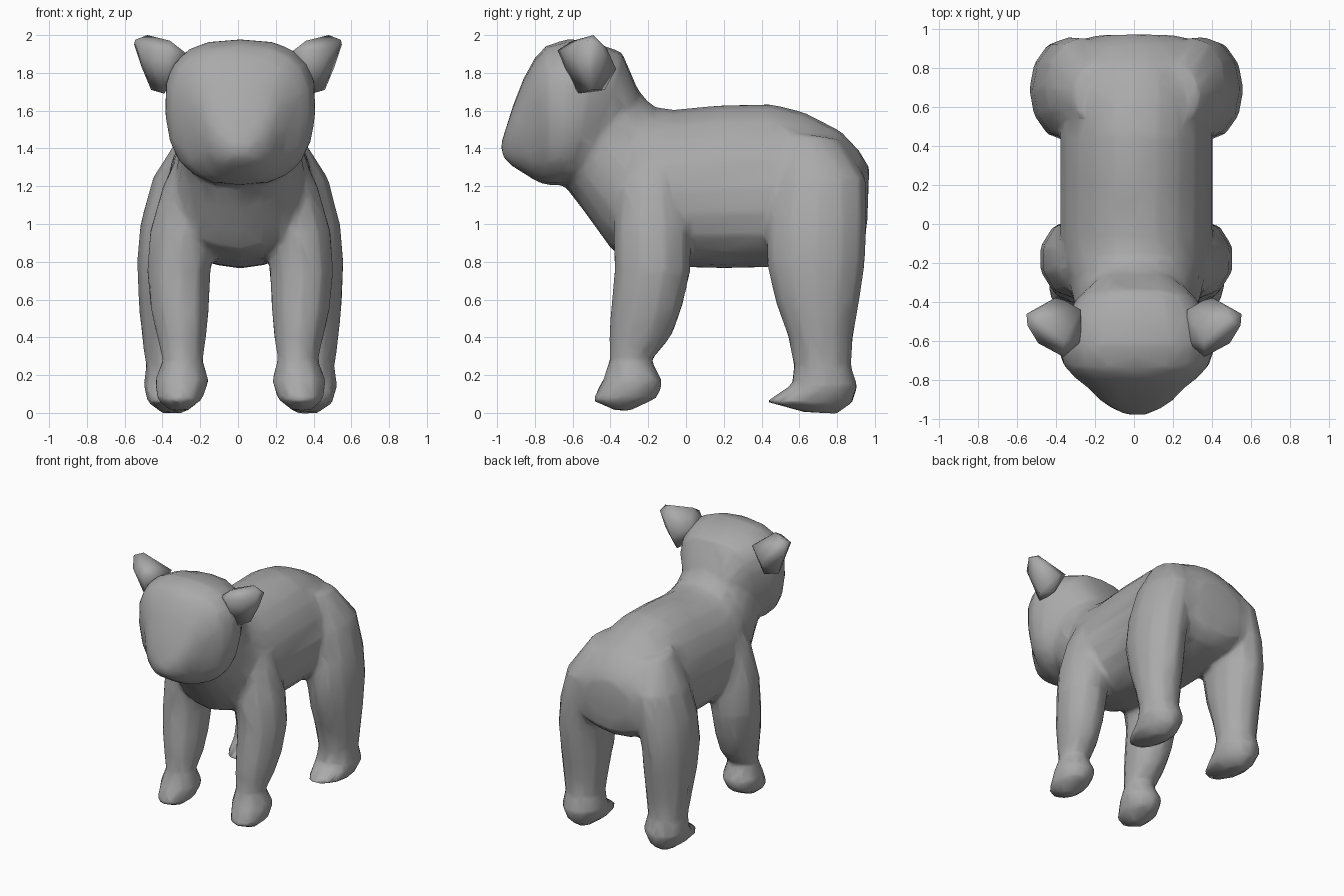
import bpy, bmesh, math

CX = 0.012  # body midline

fur = bpy.data.materials.new("grey fur")
fur.diffuse_color = (0.4, 0.4, 0.4, 1)


def loft(bm, rings, sides=16, power=2.4, side=1, taper=0.0):
    """Closed tube; each ring = (y1, z1, y2, z2, centre x, half width).
    Positive taper widens the first-point (top) half of each ring."""
    loops, e = [], 2 / power
    for y1, z1, y2, z2, cx, w in rings:
        loop = []
        for i in range(sides):
            a = 2 * math.pi * i / sides
            c, s = math.cos(a), math.sin(a)
            c = math.copysign(abs(c) ** e, c)
            s = math.copysign(abs(s) ** e, s) * (1 + taper * c)
            loop.append(bm.verts.new((CX + side * (cx + w * s),
                                      (y1 + y2) / 2 + c * (y1 - y2) / 2,
                                      (z1 + z2) / 2 + c * (z1 - z2) / 2)))
        loops.append(loop)
    faces = [bm.faces.new(loops[0]), bm.faces.new(loops[-1])]
    for p, q in zip(loops, loops[1:]):
        for i in range(sides):
            j = (i + 1) % sides
            faces.append(bm.faces.new((p[i], p[j], q[j], q[i])))
    bmesh.ops.recalc_face_normals(bm, faces=faces)


def finish(bm, name):
    for f in bm.faces:
        f.smooth = True
    mesh = bpy.data.meshes.new(name)
    bm.to_mesh(mesh)
    bm.free()
    mesh.materials.append(fur)
    ob = bpy.data.objects.new(name, mesh)
    bpy.context.collection.objects.link(ob)
    return ob


body = bmesh.new()

# Torso, rump to neck: top point, bottom point, half width
torso = [(.97, 1.30, .96, 1.02, .20), (.915, 1.39, .945, .90, .32),
         (.82, 1.49, .86, .83, .37), (.63, 1.59, .65, .78, .39),
         (.45, 1.635, .43, .77, .39), (.2, 1.63, .2, .765, .39),
         (-.07, 1.605, 0, .77, .39), (-.17, 1.62, -.2, .80, .38),
         (-.23, 1.68, -.39, .86, .34), (-.30, 1.78, -.55, 1.08, .31),
         (-.36, 1.86, -.65, 1.21, .30)]
loft(body, [(a, b, c, d, 0, w) for a, b, c, d, w in torso], 20, 2.1, 1, -.1)

# Head, nape to nose
head = [(-.25, 1.70, -.40, 1.30, .22), (-.34, 1.91, -.50, 1.24, .315),
        (-.48, 1.96, -.60, 1.21, .385), (-.62, 1.98, -.66, 1.205, .40),
        (-.74, 1.945, -.71, 1.205, .37), (-.80, 1.88, -.75, 1.21, .32),
        (-.86, 1.77, -.80, 1.23, .245), (-.915, 1.63, -.87, 1.275, .19),
        (-.95, 1.52, -.92, 1.305, .13), (-.98, 1.42, -.97, 1.355, .05)]
loft(body, [(a, b, c, d, 0, w) for a, b, c, d, w in head], 20, 2.6, 1, .06)

# Legs, top to sole: front point, back point, centre x, half width
front_leg = [(-.28, 1.42, -.06, 1.42, .22, .09), (-.36, 1.2, 0, 1.2, .26, .155),
             (-.385, .95, .03, .97, .305, .18), (-.38, .75, .025, .75, .325, .175),
             (-.40, .55, -.02, .55, .32, .16), (-.41, .40, -.08, .40, .31, .135),
             (-.405, .28, -.18, .28, .305, .11), (-.44, .18, -.12, .16, .31, .148),
             (-.50, .065, -.15, .08, .32, .125), (-.38, .015, -.30, .01, .325, .05)]
hind_leg = [(.50, 1.49, .82, 1.45, .20, .12), (.45, 1.24, .955, 1.24, .28, .185),
            (.425, 1.0, .96, 1.0, .335, .195), (.425, .8, .95, .8, .363, .185),
            (.47, .6, .92, .6, .362, .178), (.54, .4, .885, .4, .362, .16),
            (.57, .25, .875, .25, .36, .14), (.56, .15, .91, .14, .355, .16),
            (.42, .06, .88, .05, .355, .135), (.62, .005, .80, -.005, .355, .06)]
for s in (1, -1):
    loft(body, front_leg, 10, 2.0, s)
    loft(body, hind_leg, 12, 2.0, s)

# Fuse the parts into one skin
ob = finish(body, "bear_body")
fuse = ob.modifiers.new("fuse", 'REMESH')
fuse.mode = 'VOXEL'
fuse.voxel_size = 0.02
fuse.use_smooth_shade = True
blend = ob.modifiers.new("blend", 'SMOOTH')
blend.factor = 0.5
blend.iterations = 5
thin = ob.modifiers.new("thin", 'DECIMATE')
thin.ratio = 0.06

# Ears: small faceted cups
ear = [(.27, -.60, 1.90), (.27, -.44, 1.90), (.39, -.58, 1.69),
       (.38, -.43, 1.71), (.46, -.50, 1.71), (.36, -.68, 1.92),
       (.51, -.47, 1.83), (.55, -.46, 1.95), (.545, -.52, 1.975),
       (.48, -.49, 2.0), (.36, -.60, 1.97), (.39, -.37, 1.82),
       (.47, -.42, 1.93), (.49, -.61, 1.92)]
for s, name in ((1, "left_ear"), (-1, "right_ear")):
    bm = bmesh.new()
    for x, y, z in ear:
        bm.verts.new((s * x, y, z))
    bmesh.ops.convex_hull(bm, input=bm.verts)
    bmesh.ops.recalc_face_normals(bm, faces=bm.faces)
    finish(bm, name)
